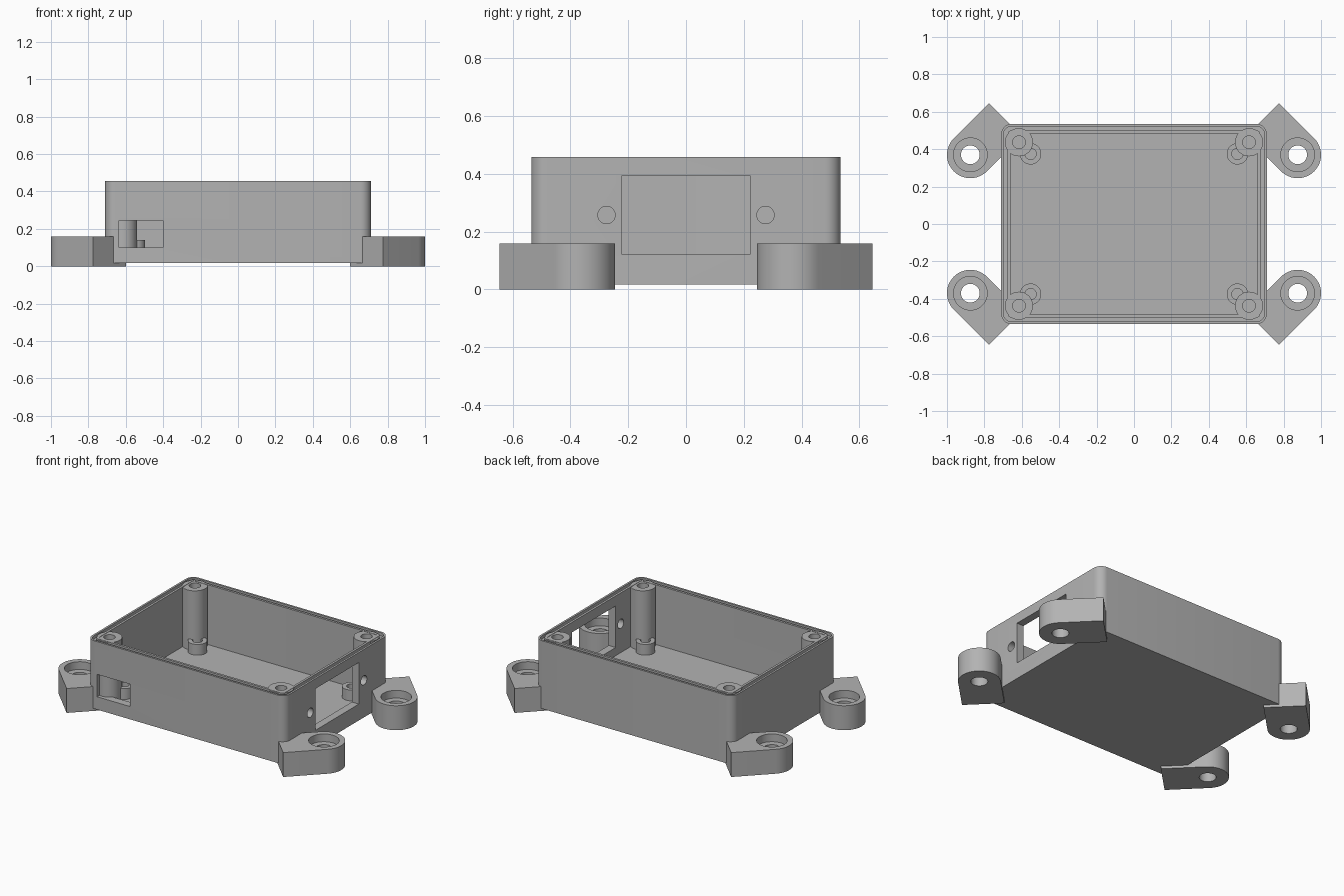
import bpy
import bmesh
from math import sin, cos, pi, radians
from mathutils import Vector

if "Cube" in bpy.data.objects:
    bpy.data.objects.remove(bpy.data.objects["Cube"])

grey = bpy.data.materials.new("plain grey")
grey.use_nodes = True
GREY = (0.45, 0.45, 0.45, 1)
grey.diffuse_color = GREY
grey.node_tree.nodes["Principled BSDF"].inputs["Base Color"].default_value = GREY


def arc(cx, cy, r, start, end, steps):
    return [(cx + r * cos(radians(start + (end - start) * i / steps)),
             cy + r * sin(radians(start + (end - start) * i / steps)))
            for i in range(steps + 1)]


def circle(cx, cy, r):
    return arc(cx, cy, r, 0, 360, 48)[:-1]


def rounded(inset):
    # Rounded rectangle, set in from the outside of the case
    x, y, r = 0.71 - inset, 0.535 - inset, max(0.055 - inset, 0.008)
    pts = []
    for k, (sx, sy) in enumerate([(1, 1), (-1, 1), (-1, -1), (1, -1)]):
        pts += arc(sx * (x - r), sy * (y - r), r, 90 * k, 90 * k + 90, 8)
    return pts


def loft(name, loops):
    # Joins successive outlines, each given as (points, height), and caps both ends
    bm = bmesh.new()
    rings = [[bm.verts.new((x, y, z)) for x, y in pts] for pts, z in loops]
    for a, b in zip(rings, rings[1:]):
        for i in range(len(a)):
            j = (i + 1) % len(a)
            bm.faces.new((a[i], a[j], b[j], b[i]))
    bm.faces.new(rings[0][::-1])
    bm.faces.new(rings[-1])
    bmesh.ops.recalc_face_normals(bm, faces=bm.faces)
    mesh = bpy.data.meshes.new(name)
    bm.to_mesh(mesh)
    bm.free()
    mesh.materials.append(grey)
    obj = bpy.data.objects.new(name, mesh)
    bpy.context.collection.objects.link(obj)
    return obj


def select(obj):
    bpy.ops.object.select_all(action="DESELECT")
    obj.select_set(True)
    bpy.context.view_layer.objects.active = obj


def cut(obj, cutter):
    mod = obj.modifiers.new("cut", "BOOLEAN")
    mod.operation, mod.solver, mod.object = "DIFFERENCE", "EXACT", cutter
    select(obj)
    bpy.ops.object.modifier_apply(modifier=mod.name)
    bpy.data.objects.remove(cutter)


def block(x0, x1, y0, y1, z0, z1):
    base = [(x0, y0), (x1, y0), (x1, y1), (x0, y1)]
    return loft("cutter", [(base, z0), (base, z1)])


def finish(obj, four_corners=True):
    select(obj)
    bpy.ops.object.shade_smooth_by_angle(angle=radians(30))
    if four_corners:
        mod = obj.modifiers.new("corners", "MIRROR")
        mod.use_axis = (True, True, False)
        mod.use_clip = False
        mod.use_mirror_merge = False


# Open case with a seal groove around the rim
BOTTOM, FLOOR, RIM = 0.017, 0.07, 0.457
GROOVE = RIM - 0.02
case = loft("case", [
    (rounded(0), BOTTOM), (rounded(0), RIM),
    (rounded(0.013), RIM), (rounded(0.013), GROOVE),
    (rounded(0.035), GROOVE), (rounded(0.035), RIM),
    (rounded(0.05), RIM), (rounded(0.05), FLOOR)])

# Front port, large side opening and its two screw holes
cut(case, block(-0.635, -0.4, -0.6, -0.45, 0.1, 0.245))
cut(case, block(0.6, 0.8, -0.223, 0.223, 0.123, 0.392))
for y in (-0.275, 0.275):
    drill = loft("cutter", [(circle(0, 0, 0.03), -0.1), (circle(0, 0, 0.03), 0.1)])
    drill.rotation_euler = (0, pi / 2, 0)
    drill.location = (0.7, y, 0.257)
    cut(case, drill)
finish(case, False)

# Lid screw posts in the corners
px, py = 0.615, 0.437
finish(loft("screw_post", [
    (circle(px, py, 0.075), BOTTOM + 0.02), (circle(px, py, 0.075), RIM - 0.002),
    (circle(px, py, 0.034), RIM - 0.002), (circle(px, py, 0.034), 0.2)]))

# Short board standoffs on the floor
sx, sy = 0.553, 0.375
finish(loft("board_standoff", [
    (circle(sx, sy, 0.057), BOTTOM + 0.02), (circle(sx, sy, 0.057), 0.14),
    (circle(sx, sy, 0.03), 0.14), (circle(sx, sy, 0.03), FLOOR)]))

# Diagonal mounting ears with counterbored holes
center, radius = Vector((0.875, 0.37)), 0.125
inward, across = Vector((-1, 1)).normalized(), Vector((1, 1)).normalized()
end = center + inward * 0.265
outline = arc(center.x, center.y, radius, -135, 45, 24)
outline += [tuple(end + across * radius), tuple(end - across * radius)]
ear = loft("mounting_ear", [(outline, 0), (outline, 0.158)])
hole, bore = circle(*center, 0.05), circle(*center, 0.09)
cut(ear, loft("cutter", [(hole, -0.1), (hole, 0.108), (bore, 0.108), (bore, 0.3)]))
finish(ear)
